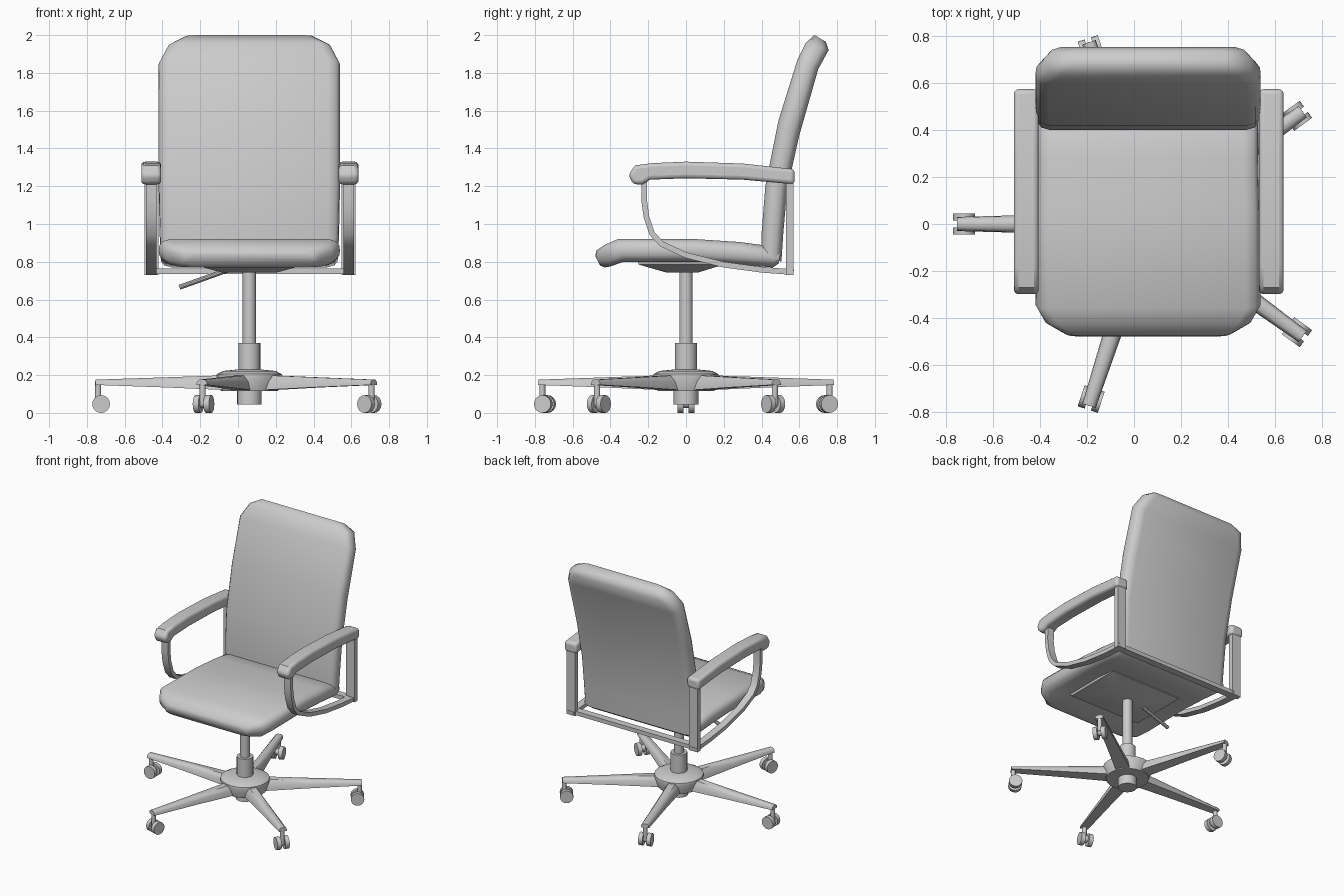
import bpy, bmesh, math
from mathutils import Vector, Matrix

if "Cube" in bpy.data.objects:
    bpy.data.objects.remove(bpy.data.objects["Cube"], do_unlink=True)

CX = 0.06  # the chair's own middle line

grey = bpy.data.materials.new("plain grey")
grey.use_nodes = True
grey.diffuse_color = (0.6, 0.6, 0.6, 1)
grey.node_tree.nodes["Principled BSDF"].inputs["Base Color"].default_value = (0.6, 0.6, 0.6, 1)


def finish(name, bm, angle=35, bevel=0):
    bmesh.ops.recalc_face_normals(bm, faces=bm.faces)
    mesh = bpy.data.meshes.new(name)
    bm.to_mesh(mesh)
    bm.free()
    mesh.materials.append(grey)
    ob = bpy.data.objects.new(name, mesh)
    bpy.context.collection.objects.link(ob)
    if bevel:
        mod = ob.modifiers.new("soft edges", "BEVEL")
        mod.width, mod.segments, mod.limit_method = bevel, 3, "ANGLE"
        mod.angle_limit = math.radians(50)
    bpy.ops.object.select_all(action="DESELECT")
    ob.select_set(True)
    bpy.context.view_layer.objects.active = ob
    bpy.ops.object.shade_smooth_by_angle(angle=math.radians(angle))
    return ob


def loft(name, rings, angle=35, bevel=0, matrix=Matrix()):
    """Skin a row of equal point rings and cap both ends."""
    bm = bmesh.new()
    rows = [[bm.verts.new(matrix @ Vector(p)) for p in ring] for ring in rings]
    n = len(rows[0])
    for a, b in zip(rows, rows[1:]):
        for i in range(n):
            j = (i + 1) % n
            bm.faces.new((a[i], a[j], b[j], b[i]))
    bm.faces.new(rows[0])
    bm.faces.new(rows[-1][::-1])
    return finish(name, bm, angle, bevel)


def cylinder(name, start, end, radius, sides=20):
    a, b = Vector(start), Vector(end)
    turn = (b - a).to_track_quat("Z", "Y").to_matrix().to_4x4()
    bm = bmesh.new()
    bmesh.ops.create_cone(bm, cap_ends=True, segments=sides, radius1=radius, radius2=radius,
                          depth=(b - a).length, matrix=Matrix.Translation((a + b) / 2) @ turn)
    return finish(name, bm)


def box(name, low, high):
    (x0, y0, z0), (x1, y1, z1) = low, high
    return loft(name, [[(x0, y0, z), (x1, y0, z), (x1, y1, z), (x0, y1, z)] for z in (z0, z1)])


def cushion(name, sections):
    """Each section: one surface point, the opposite one (y, z), half width."""
    edge = [(0, 0.5), (0.004, 0.72), (0.02, 0.9), (0.06, 1)]
    half = [(d, 1 - v) for d, v in edge[:0:-1]] + edge
    rings = []
    for top, bottom, width in sections:
        t, b = Vector((0, *top)), Vector((0, *bottom))
        right = [Vector((CX + width - d, 0, 0)) + b.lerp(t, v) for d, v in half]
        left = [Vector((CX - width + d, 0, 0)) + b.lerp(t, v) for d, v in half[::-1]]
        rings.append(right + left)
    return loft(name, rings, 60)


# Upholstery
cushion("seat_cushion", [
    ((-0.48, 0.83), (-0.455, 0.78), 0.35),
    ((-0.475, 0.86), (-0.43, 0.77), 0.37),
    ((-0.43, 0.89), (-0.40, 0.775), 0.44),
    ((-0.36, 0.92), (-0.33, 0.80), 0.48),
    ((0.05, 0.92), (0.05, 0.80), 0.475),
    ((0.28, 0.905), (0.28, 0.785), 0.47),
    ((0.47, 0.88), (0.46, 0.77), 0.47),
    ((0.50, 0.85), (0.49, 0.79), 0.46)])
cushion("back_cushion", [
    ((0.40, 0.84), (0.505, 0.80), 0.47),
    ((0.40, 0.95), (0.515, 0.95), 0.475),
    ((0.42, 1.20), (0.535, 1.18), 0.48),
    ((0.49, 1.55), (0.60, 1.47), 0.48),
    ((0.59, 1.87), (0.70, 1.82), 0.48),
    ((0.635, 1.96), (0.755, 1.92), 0.43),
    ((0.68, 2.0), (0.74, 1.965), 0.35)])

# Armrests with their side frames
PAD = [(-0.305, 1.26), (-0.27, 1.31), (-0.18, 1.322), (0, 1.33), (0.3, 1.32), (0.575, 1.29),
       (0.575, 1.21), (0.3, 1.235), (0, 1.242), (-0.19, 1.235), (-0.23, 1.21), (-0.28, 1.21)]
STRUT = [(-0.22, 1.23), (-0.222, 1.13), (-0.21, 1.04), (-0.18, 0.95), (-0.13, 0.895),
         (0, 0.835), (0.2, 0.785), (0.4, 0.758), (0.57, 0.745)]
for side, label in ((1, "left"), (-1, "right")):
    def across(d):
        return CX + 0.003 + side * d
    loft(label + "_arm_pad", [[(across(d), y, z) for y, z in PAD] for d in (0.47, 0.575)], 40, 0.02)
    rings = []
    for i, (y, z) in enumerate(STRUT):
        a, b = STRUT[max(i - 1, 0)], STRUT[min(i + 1, len(STRUT) - 1)]
        along = Vector((b[0] - a[0], b[1] - a[1])).normalized() * 0.015
        oy, oz = -along.y, along.x
        rings.append([(across(0.495), y + oy, z + oz), (across(0.55), y + oy, z + oz),
                      (across(0.55), y - oy, z - oz), (across(0.495), y - oy, z - oz)])
    loft(label + "_arm_strut", rings)
    box(label + "_rear_post", (across(0.522) - 0.037, 0.53, 0.73), (across(0.522) + 0.037, 0.568, 1.25))
box("rear_crossbar", (CX - 0.52, 0.505, 0.735), (CX + 0.52, 0.56, 0.765))

# Tilt mechanism and lever
loft("seat_mechanism", [
    [(CX + sx * w, y, z) for sx, y in ((-1, y0), (1, y0), (1, y1), (-1, y1))]
    for w, y0, y1, z in ((0.31, -0.26, 0.22, 0.815), (0.30, -0.25, 0.20, 0.785), (0.14, -0.10, 0.06, 0.742))])
cylinder("height_lever", (-0.31, 0, 0.665), (-0.03, 0, 0.765), 0.013, 10)

# Column and hub
cylinder("gas_column", (CX, 0, 0.36), (CX, 0, 0.76), 0.035)
cylinder("column_sleeve", (CX, 0, 0.2), (CX, 0, 0.37), 0.058)
cylinder("hub_stub", (CX, 0, 0.045), (CX, 0, 0.13), 0.065)
HUB = [(0.15, 0.115), (0.175, 0.19), (0.172, 0.205), (0.14, 0.222), (0.06, 0.23)]
loft("hub", [[(CX + r * math.cos(k * math.tau / 20), r * math.sin(k * math.tau / 20), z)
              for k in range(20)] for r, z in HUB], 50)

# Five legs with twin wheel casters
for k in range(5):
    place = Matrix.Translation((CX, 0, 0)) @ Matrix.Rotation(math.pi + k * math.tau / 5, 4, "Z")
    number = str(k + 1)
    rings = []
    for r, w, low, high in ((0.10, 0.052, 0.12, 0.20), (0.45, 0.04, 0.135, 0.188), (0.815, 0.03, 0.148, 0.176)):
        rings.append([(r, -w, low), (r, w, low), (r, w * 0.9, low * 0.4 + high * 0.6),
                      (r, w * 0.5, high), (r, -w * 0.5, high), (r, -w * 0.9, low * 0.4 + high * 0.6)])
    loft("leg_" + number, rings, 50, 0, place)
    cylinder("caster_stem_" + number, place @ Vector((0.80, 0, 0.05)), place @ Vector((0.80, 0, 0.165)), 0.016, 12)
    cylinder("caster_axle_" + number, place @ Vector((0.785, -0.03, 0.052)), place @ Vector((0.785, 0.03, 0.052)), 0.025, 12)
    for s, label in ((1, "a"), (-1, "b")):
        cylinder("caster_wheel_" + number + label, place @ Vector((0.785, s * 0.014, 0.047)),
                 place @ Vector((0.785, s * 0.045, 0.047)), 0.047, 16)
